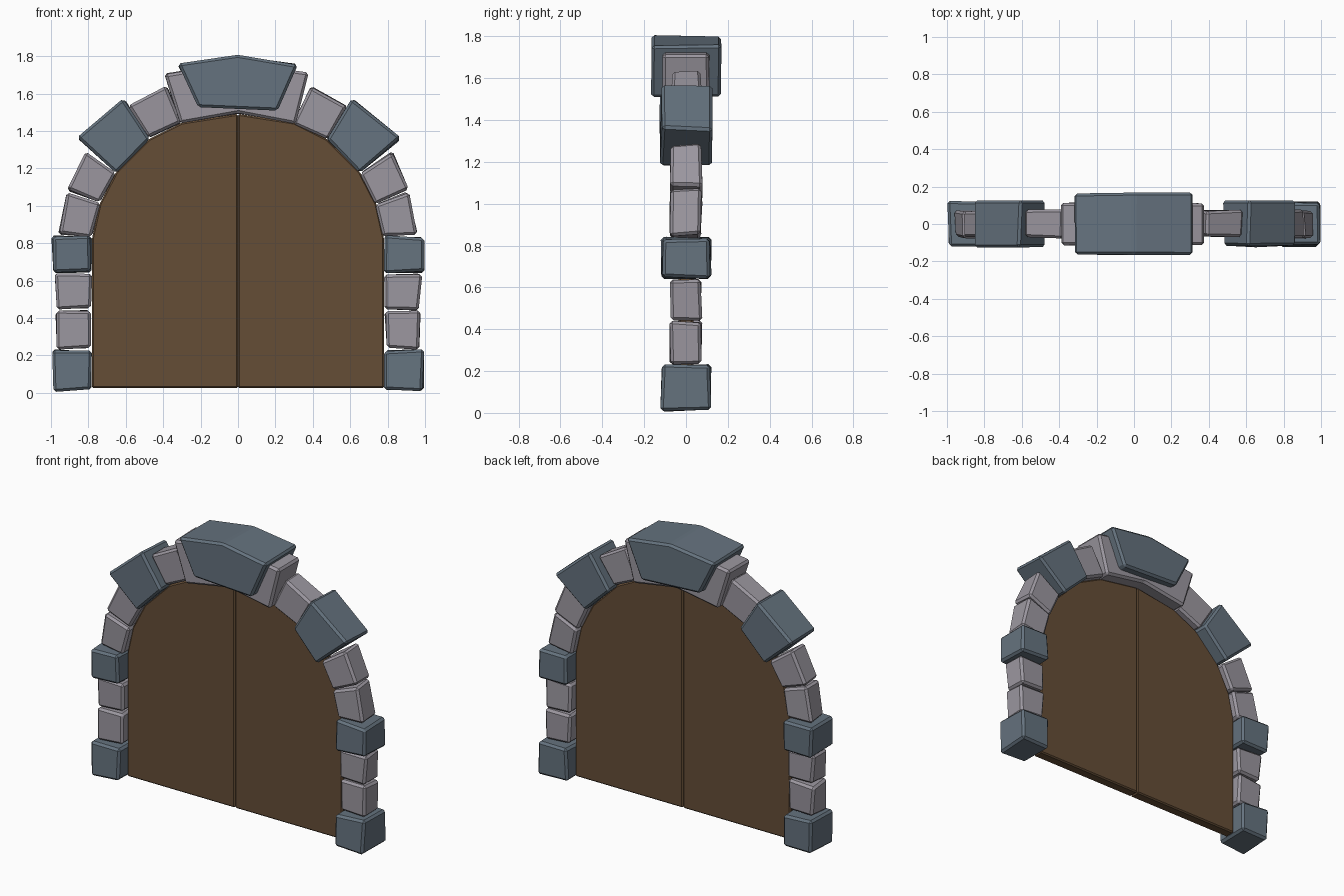
import bpy, bmesh, random
from mathutils import Vector

if "Cube" in bpy.data.objects:
    bpy.data.objects.remove(bpy.data.objects["Cube"])

random.seed(4)


def material(name, rgb):
    m = bpy.data.materials.new(name)
    m.diffuse_color = (*rgb, 1)
    m.use_nodes = True
    m.node_tree.nodes["Principled BSDF"].inputs["Base Color"].default_value = m.diffuse_color
    return m


DARK = material("dark_stone", (0.13, 0.17, 0.21))
LIGHT = material("light_stone", (0.33, 0.31, 0.35))
WOOD = material("wood", (0.13, 0.075, 0.037))


def prism(name, outline, y0, y1, mat, bevel, jitter=0.0):
    """Extrude an x-z outline from y0 to y1, roughen it and chamfer its edges."""
    bm = bmesh.new()
    j = lambda: random.uniform(-jitter, jitter)
    rings = [[bm.verts.new((x + j(), y + j(), z + j())) for x, z in outline]
             for y in (y0, y1)]
    n = len(outline)
    bm.faces.new(rings[0])
    bm.faces.new(rings[1][::-1])
    for i in range(n):
        k = (i + 1) % n
        bm.faces.new((rings[0][i], rings[0][k], rings[1][k], rings[1][i]))
    bmesh.ops.recalc_face_normals(bm, faces=bm.faces[:])
    bmesh.ops.bevel(bm, geom=bm.edges[:], offset=bevel, segments=1,
                    affect='EDGES', clamp_overlap=True)
    bmesh.ops.recalc_face_normals(bm, faces=bm.faces[:])
    me = bpy.data.meshes.new(name)
    bm.to_mesh(me)
    bm.free()
    me.materials.append(mat)
    ob = bpy.data.objects.new(name, me)
    bpy.context.collection.objects.link(ob)
    return ob


# Inner edge of the arch, right half, from the ground to the crown
arch = [(0.78, 0.025), (0.78, 0.83), (0.74, 1.01), (0.652, 1.18),
        (0.475, 1.358), (0.30, 1.445), (0.0, 1.492)]

# Stones of the right half: name, outline, half depth, material
stones = [
    ("base_stone", [(0.785, 0.02), (0.99, 0.01), (0.99, 0.23), (0.785, 0.225)], 0.117, DARK),
    ("lower_jamb_stone", [(0.79, 0.24), (0.965, 0.235), (0.975, 0.435), (0.785, 0.44)], 0.073, LIGHT),
    ("upper_jamb_stone", [(0.79, 0.45), (0.965, 0.445), (0.98, 0.635), (0.785, 0.635)], 0.073, LIGHT),
    ("spring_stone", [(0.785, 0.645), (0.993, 0.645), (0.993, 0.835), (0.785, 0.84)], 0.117, DARK),
    ("lower_arch_stone", [(0.78, 0.835), (0.96, 0.85), (0.91, 1.075), (0.74, 1.01)], 0.073, LIGHT),
    ("middle_arch_stone", [(0.738, 1.015), (0.915, 1.085), (0.82, 1.29), (0.655, 1.175)], 0.073, LIGHT),
    ("shoulder_stone", [(0.65, 1.18), (0.865, 1.36), (0.61, 1.57), (0.475, 1.357)], 0.12, DARK),
    ("upper_arch_stone", [(0.475, 1.36), (0.585, 1.53), (0.385, 1.64), (0.30, 1.445)], 0.072, LIGHT),
]
for side, s in (("right", 1), ("left", -1)):
    for name, quad, d, mat in stones:
        prism(f"{name}_{side}", [(s * x, z) for x, z in quad], -d, d, mat, 0.014, 0.007)
    # Door leaf
    leaf = [(s * 0.001, 0.025)] + [(s * max(x, 0.001), z) for x, z in arch]
    prism(f"door_leaf_{side}", leaf, -0.035, 0.035, WOOD, 0.008)

# Crown: light backing stone with the dark keystone set through it
prism("crown_stone", [(-0.31, 1.44), (0, 1.495), (0.31, 1.44), (0.38, 1.71),
                      (0, 1.77), (-0.395, 1.705)], -0.112, 0.112, LIGHT, 0.014, 0.003)
prism("keystone", [(-0.21, 1.53), (0.21, 1.507), (0.322, 1.757), (0, 1.804),
                   (-0.322, 1.757)], -0.163, 0.166, DARK, 0.014, 0.004)
